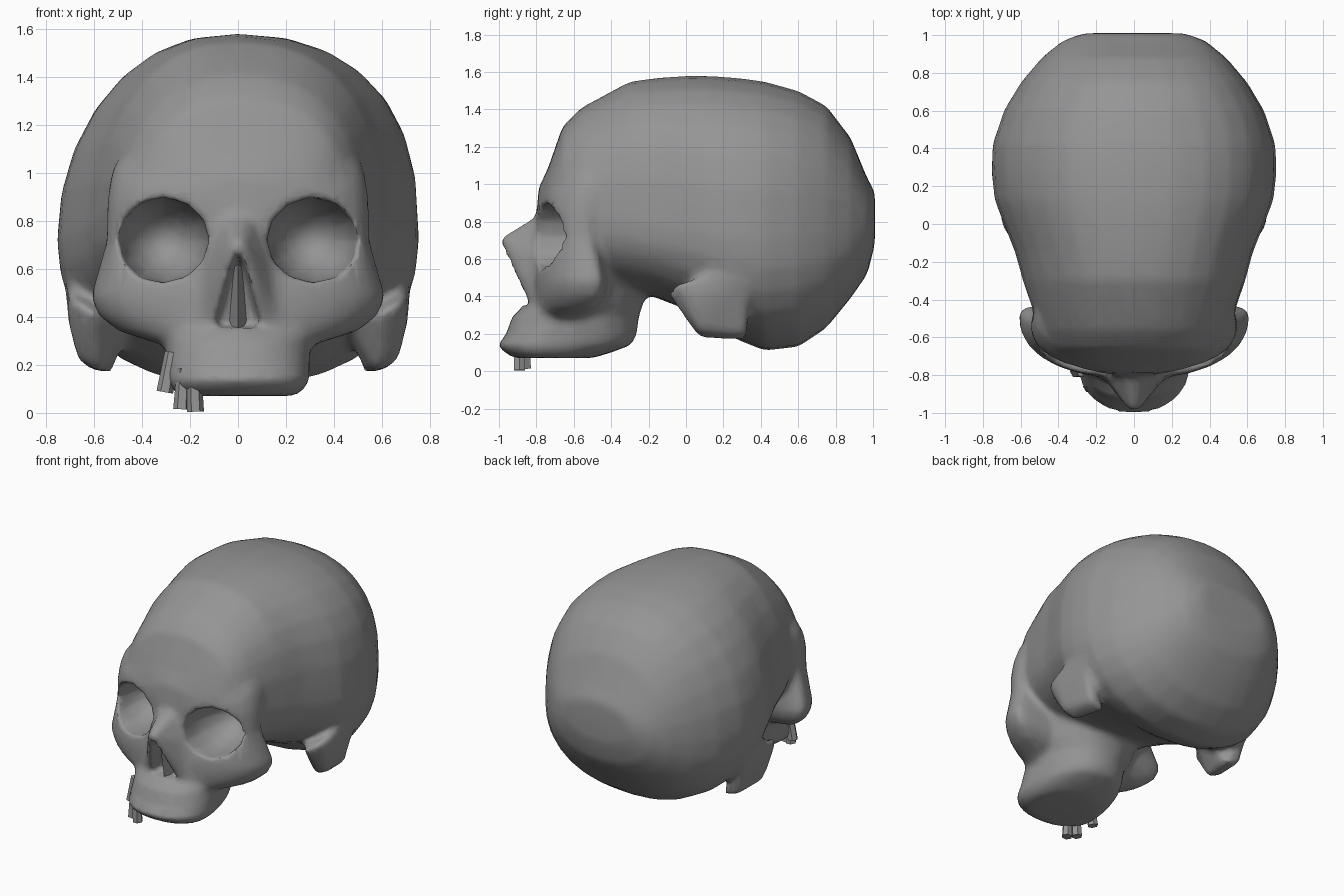
import bpy
import bmesh
from math import cos, sin, pi, radians
from mathutils import Matrix, Vector

cube = bpy.data.objects.get("Cube")
if cube:
    bpy.data.objects.remove(cube)

bone = bpy.data.materials.new("bone_grey")
bone.use_nodes = True
GREY = (0.3, 0.3, 0.3, 1)
bone.diffuse_color = GREY
bone.node_tree.nodes["Principled BSDF"].inputs["Base Color"].default_value = GREY


def power(v, n):
    """Superellipse rounding of a sine or cosine."""
    return (1 if v > 0 else -1) * abs(v) ** (2 / n)


def loft(bm, rows, along_y, squareness, skew=0, sides=28):
    """Skin rings given as (position, half width, low, middle, high).
    Skew makes the upper +x shoulder squarer than the other."""
    rings = []
    for pos, width, low, mid, high in rows:
        ring = []
        for i in range(sides):
            a = 2 * pi * i / sides
            n = squareness + skew * cos(a) * (sin(a) > 0)
            x, s = width * power(cos(a), n), power(sin(a), n)
            h = mid + s * (high - mid if s > 0 else mid - low)
            ring.append(bm.verts.new((x, pos, h) if along_y else (x, h, pos)))
        rings.append(ring)
    for r, q in zip(rings, rings[1:]):
        for i in range(sides):
            j = (i + 1) % sides
            bm.faces.new((r[i], r[j], q[j], q[i]))
    bm.faces.new(rings[0])
    bm.faces.new(rings[-1])


def balls(bm, centre, radii):
    """Faceted ellipsoid on both sides."""
    for side in (1, -1):
        place = Matrix.Translation((side * centre[0], centre[1], centre[2]))
        m = place @ Matrix.Diagonal((*radii, 1)) @ Matrix.Rotation(pi / 2, 4, 'X')
        bmesh.ops.create_uvsphere(bm, u_segments=12, v_segments=10, radius=1, matrix=m)


def hull(bm, points):
    verts = [bm.verts.new(p) for p in points]
    bmesh.ops.convex_hull(bm, input=verts)


def mirrored(points):
    return [(-x, y, z) for x, y, z in points]


def make_object(name, bm):
    bmesh.ops.recalc_face_normals(bm, faces=bm.faces)
    mesh = bpy.data.meshes.new(name)
    bm.to_mesh(mesh)
    bm.free()
    obj = bpy.data.objects.new(name, mesh)
    bpy.context.collection.objects.link(obj)
    mesh.materials.append(bone)
    return obj


def shade(obj, angle):
    bpy.ops.object.select_all(action='DESELECT')
    obj.select_set(True)
    bpy.context.view_layer.objects.active = obj
    bpy.ops.object.shade_smooth_by_angle(angle=radians(angle))


def fuse_and_soften(obj, voxel, iterations):
    fuse = obj.modifiers.new("fuse", 'REMESH')
    fuse.mode = 'VOXEL'
    fuse.voxel_size = voxel
    soften = obj.modifiers.new("soften", 'SMOOTH')
    soften.factor = .5
    soften.iterations = iterations


solid = bmesh.new()

# Braincase, from brow to back of head
loft(solid, [
    (-.79, .14, .8, .88, .98),
    (-.74, .34, .7, .88, 1.08),
    (-.66, .44, .6, .88, 1.31),
    (-.56, .5, .5, .85, 1.41),
    (-.3, .59, .43, .8, 1.55),
    (-.15, .63, .39, .77, 1.57),
    (0, .69, .33, .75, 1.58),
    (.13, .74, .27, .73, 1.58),
    (.27, .755, .17, .72, 1.57),
    (.42, .75, .11, .72, 1.55),
    (.6, .69, .13, .72, 1.5),
    (.75, .6, .23, .72, 1.42),
    (.88, .49, .39, .74, 1.25),
    (.97, .38, .52, .78, 1.03),
    (1.01, .27, .68, .8, .96)], True, 2.3, .25)

# Cheeks and orbit surround, from below upwards
loft(solid, [
    (.29, .34, -.8, -.62, -.54),
    (.34, .5, -.81, -.52, -.46),
    (.4, .58, -.82, -.48, -.42),
    (.48, .62, -.82, -.47, -.4),
    (.58, .59, -.81, -.49, -.42),
    (.72, .55, -.8, -.52, -.45),
    (.85, .55, -.8, -.52, -.45),
    (.95, .54, -.79, -.5, -.43),
    (1.04, .52, -.72, -.49, -.43)], False, 2.3)

# Upper jaw
loft(solid, [
    (.07, .24, -.92, -.75, -.5),
    (.1, .28, -.97, -.75, -.4),
    (.14, .3, -1.01, -.74, -.29),
    (.2, .3, -.96, -.7, -.26),
    (.3, .3, -.93, -.65, -.25),
    (.35, .33, -.85, -.6, -.23),
    (.5, .38, -.83, -.55, -.2)], False, 2.2)

# Nasal bone and its flared rim
side_rim = [(.18, -.8, .33), (.17, -.76, .6), (.07, -.74, .84)]
hull(solid, [(0, -.8, .83), (.02, -1, .71), (-.02, -1, .71), (0, -.86, .32)]
     + side_rim + mirrored(side_rim))

# Bony mass around each ear, with the root of the broken cheek arch in front
ear_bone = [(.71, .12, .52), (.72, .34, .52), (.71, .07, .38), (.67, .07, .22),
            (.57, .07, .17), (.52, .32, .16), (.63, .33, .19), (.69, -.06, .48),
            (.6, -.11, .42), (.45, .1, .4)]
hull(solid, ear_bone)
hull(solid, mirrored(ear_bone))

skull = make_object("skull", solid)

# Eye sockets and nasal opening
hollow = bmesh.new()
balls(hollow, (.31, -.72, .72), (.195, .33, .18))
opening = [(.14, -1.1, .34), (.09, -.76, .36), (.015, -1.1, .71), (.015, -.83, .62)]
hull(hollow, opening + mirrored(opening))
cutter = make_object("socket_cutter", hollow)
cutter.hide_render = True

# Fuse the bones, cut the hollows, soften and reduce
fuse_and_soften(skull, .02, 10)
cut = skull.modifiers.new("cut", 'BOOLEAN')
cut.operation = 'DIFFERENCE'
cut.solver = 'EXACT'
cut.object = cutter
fuse_and_soften(skull, .016, 4)
reduce = skull.modifiers.new("reduce", 'DECIMATE')
reduce.ratio = .08

bpy.context.view_layer.update()
graph = bpy.context.evaluated_depsgraph_get()
baked = bpy.data.meshes.new_from_object(skull.evaluated_get(graph))
skull.modifiers.clear()
skull.data = baked
baked.materials.clear()
baked.materials.append(bone)
bpy.data.objects.remove(cutter)
shade(skull, 60)

# Ridge inside the nose
ridge = bmesh.new()
base = [(.04, -.75, .35), (.03, -.79, .6)]
hull(ridge, base + mirrored(base) + [(0, -.84, .35), (0, -.89, .62)])
shade(make_object("nasal_septum", ridge), 30)

# Three remaining teeth fanning from the right of the jaw
teeth = bmesh.new()
for x, y, tip in ((-.18, -.89, 0), (-.23, -.86, .01), (-.29, -.78, .08)):
    axis = Vector((2 * (x + .2), 0, -1)).to_track_quat('Z', 'Y').to_matrix().to_4x4()
    place = Matrix.Translation((x, y, tip + .09))
    bmesh.ops.create_cone(teeth, cap_ends=True, segments=6, radius1=.03,
                          radius2=.035, depth=.17, matrix=place @ axis)
shade(make_object("teeth", teeth), 40)
